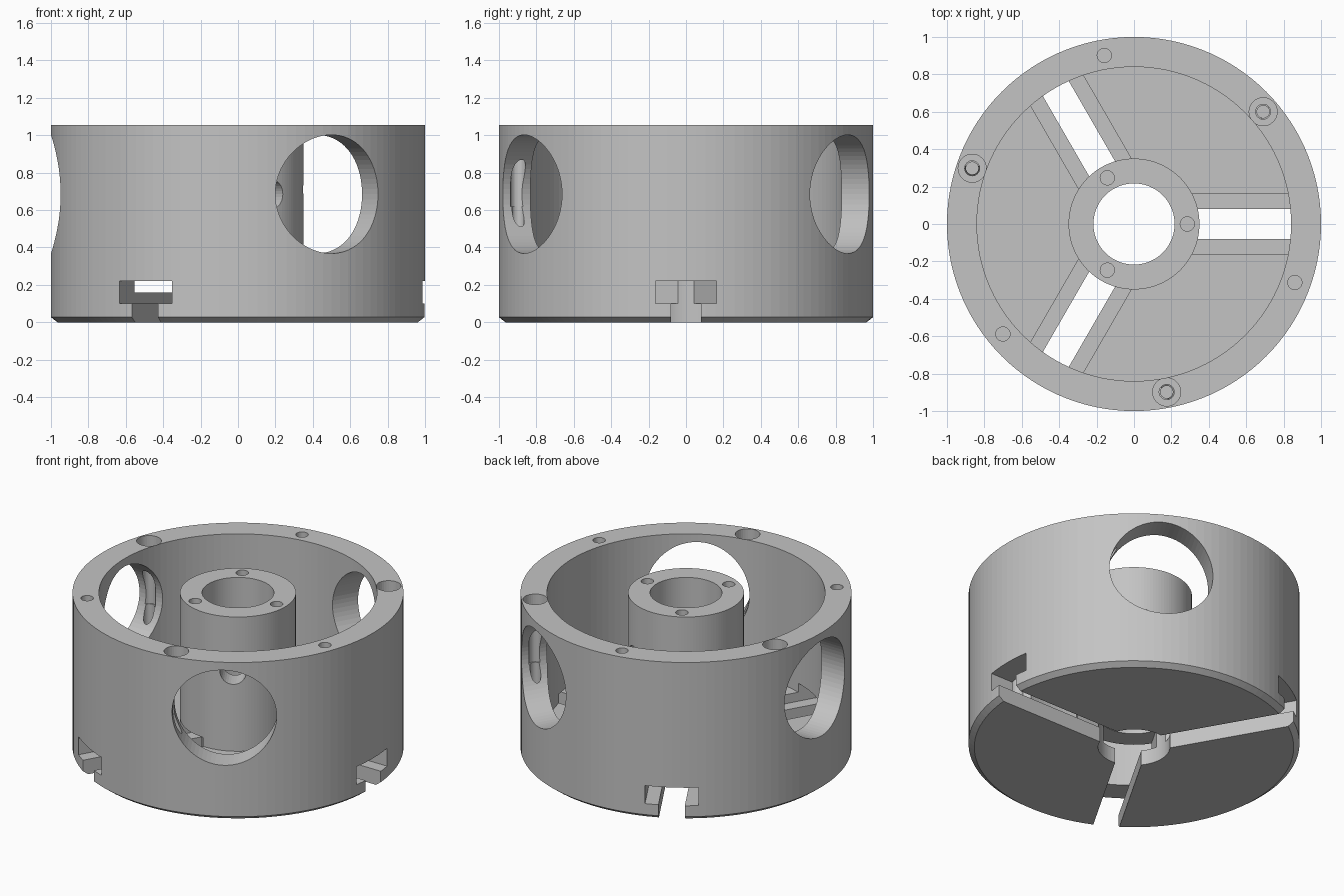
import bpy, bmesh
from math import radians, cos, sin, tau
from mathutils import Matrix, Vector

default = bpy.data.objects.get("Cube")
if default:
    bpy.data.objects.remove(default, do_unlink=True)

HEIGHT = 1.055
WINDOW_Z = 0.685
RIM_R = 0.915
HUB_R = 0.285

grey = bpy.data.materials.new("plain grey")
grey.use_nodes = True
colour = (0.55, 0.55, 0.55, 1)
grey.diffuse_color = colour
grey.node_tree.nodes["Principled BSDF"].inputs["Base Color"].default_value = colour


def add_object(name, bm):
    bmesh.ops.recalc_face_normals(bm, faces=bm.faces)
    mesh = bpy.data.meshes.new(name)
    bm.to_mesh(mesh)
    bm.free()
    mesh.materials.append(grey)
    obj = bpy.data.objects.new(name, mesh)
    bpy.context.collection.objects.link(obj)
    return obj


def lathe(name, profile, sides):
    """Revolve a closed (radius, z) profile about the z axis."""
    bm = bmesh.new()
    rings = []
    for i in range(sides):
        a = tau * i / sides
        rings.append([bm.verts.new((r * cos(a), r * sin(a), z)) for r, z in profile])
    n = len(profile)
    for i in range(sides):
        one, two = rings[i], rings[(i + 1) % sides]
        for j in range(n):
            k = (j + 1) % n
            bm.faces.new((one[j], two[j], two[k], one[k]))
    return add_object(name, bm)


def cut(body, bm):
    """Subtract a temporary solid from the body."""
    cutter = add_object("cutter", bm)
    cutter.hide_render = True
    mod = body.modifiers.new("cut", "BOOLEAN")
    mod.operation = "DIFFERENCE"
    mod.solver = "EXACT"
    mod.object = cutter
    bpy.context.view_layer.objects.active = body
    bpy.ops.object.modifier_apply(modifier=mod.name)
    bpy.data.objects.remove(cutter, do_unlink=True)


def cylinder(radius, start, end, sides):
    """Solid cylinder between two points."""
    start, end = Vector(start), Vector(end)
    axis = end - start
    turn = axis.to_track_quat("Z", "Y").to_matrix().to_4x4()
    bm = bmesh.new()
    bmesh.ops.create_cone(bm, cap_ends=True, segments=sides, radius1=radius,
                          radius2=radius, depth=axis.length,
                          matrix=Matrix.Translation((start + end) / 2) @ turn)
    return bm


def polar(r, degrees, z):
    a = radians(degrees)
    return (r * cos(a), r * sin(a), z)


def drill(body, radius, r, degrees, bottom, sides=32):
    """Vertical hole from the top face down to a given height."""
    cut(body, cylinder(radius, polar(r, degrees, bottom),
                       polar(r, degrees, HEIGHT + 0.1), sides))


def bore(body, radius, degrees, z, inner, outer, sides):
    """Horizontal hole along a radius."""
    cut(body, cylinder(radius, polar(inner, degrees, z), polar(outer, degrees, z), sides))


def slot(body, half_width, bottom, top, degrees):
    """Radial rectangular channel through floor, hub and wall."""
    inner, outer = 0.1, 1.2
    size = Matrix.Diagonal((outer - inner, 2 * half_width, top - bottom, 1))
    move = Matrix.Translation(((inner + outer) / 2, 0, (bottom + top) / 2))
    bm = bmesh.new()
    bmesh.ops.create_cube(bm, size=1,
                          matrix=Matrix.Rotation(radians(degrees), 4, "Z") @ move @ size)
    cut(body, bm)


# Cup with a chamfered base, a thin floor and a hollow central hub
housing = lathe("housing", [(0.217, 0), (0.965, 0), (1, 0.027), (1, HEIGHT),
                            (0.84, HEIGHT), (0.84, 0.16), (0.35, 0.16),
                            (0.35, HEIGHT), (0.217, HEIGHT)], 120)

for turn in (0, 120, 240):
    # T-shaped channel, open at the base
    slot(housing, 0.162, 0.1, 0.22, turn)
    slot(housing, 0.08, -0.1, 0.13, turn)
    # Round window in the wall, and the holes through the hub
    bore(housing, 0.317, turn + 60, WINDOW_Z, 0.6, 1.2, 72)
    bore(housing, 0.08, turn + 60, WINDOW_Z, 0.12, 0.5, 32)
    bore(housing, 0.034, turn, 0.71, 0.12, 0.5, 24)
    # Stepped screw hole that breaks into the window side
    drill(housing, 0.075, RIM_R, turn + 41, HEIGHT - 0.08)
    drill(housing, 0.04, RIM_R, turn + 41, 0.62)
    drill(housing, 0.033, RIM_R, turn + 41, 0.4)
    # Plain screw holes in the rim and hub
    drill(housing, 0.038, RIM_R, turn + 100, 0.75)
    drill(housing, 0.038, HUB_R, turn, 0.8)
